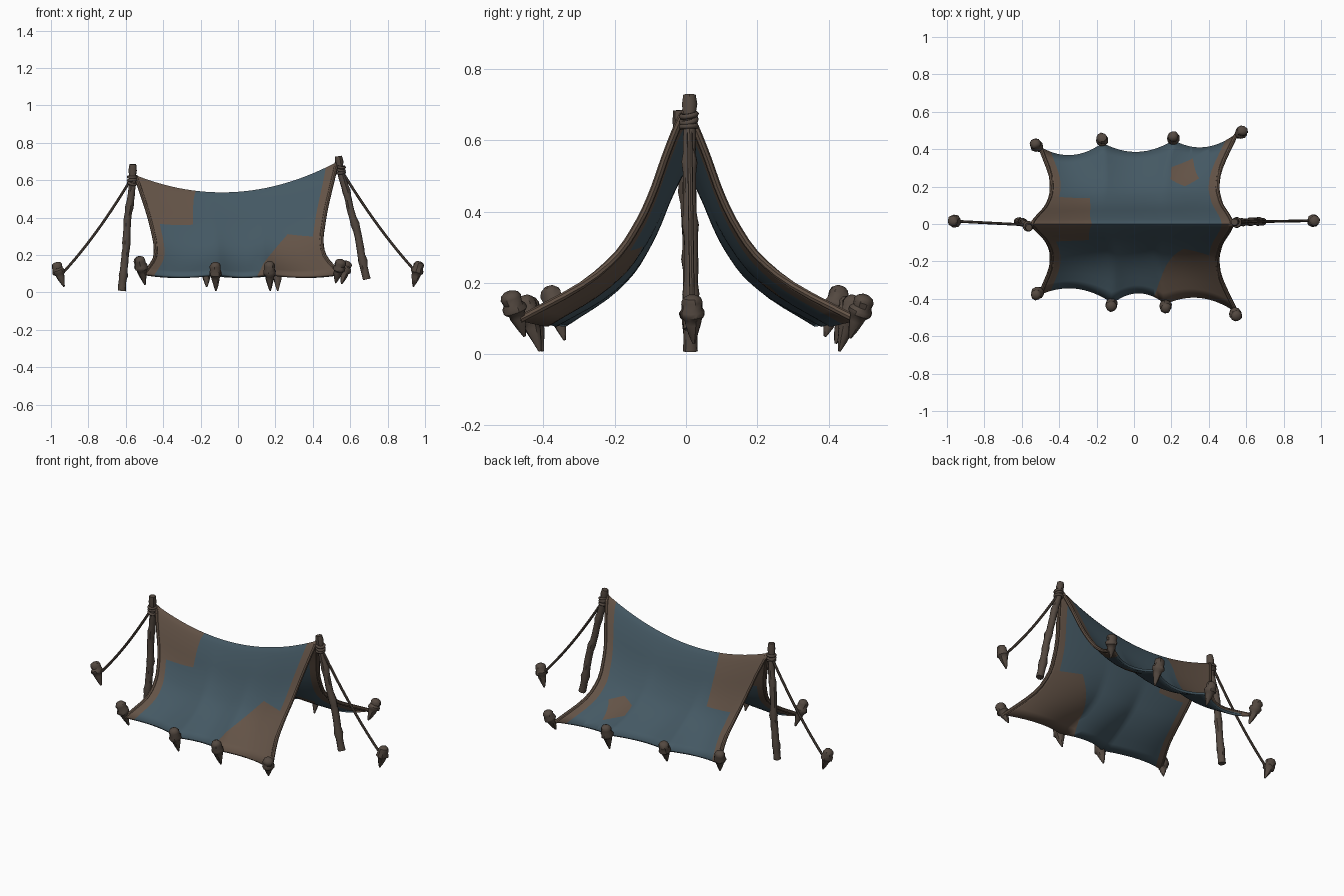
import bpy, bmesh, math, random
from mathutils import Vector

if "Cube" in bpy.data.objects:
    bpy.data.objects.remove(bpy.data.objects["Cube"])

random.seed(4)


def material(name, rgb):
    m = bpy.data.materials.new(name)
    m.diffuse_color = (*rgb, 1)
    m.use_nodes = True
    m.node_tree.nodes["Principled BSDF"].inputs["Base Color"].default_value = m.diffuse_color
    return m


BLUE = material("slate blue cloth", (0.058, 0.098, 0.125))
BROWN = material("brown cloth patch", (0.125, 0.086, 0.062))
WOOD = material("dark wood", (0.088, 0.066, 0.052))


def finish(bm, name, mats, angle=40):
    me = bpy.data.meshes.new(name)
    bmesh.ops.recalc_face_normals(bm, faces=bm.faces)
    bm.to_mesh(me)
    bm.free()
    ob = bpy.data.objects.new(name, me)
    bpy.context.collection.objects.link(ob)
    for m in mats:
        me.materials.append(m)
    bpy.ops.object.select_all(action='DESELECT')
    bpy.context.view_layer.objects.active = ob
    ob.select_set(True)
    bpy.ops.object.shade_smooth_by_angle(angle=math.radians(angle))
    return ob


def spline(keys, t):
    """Smooth curve through evenly spaced keys, t in 0..1."""
    n = len(keys) - 1
    i = min(int(t * n), n - 1)
    f = t * n - i
    b, c = keys[i], keys[i + 1]
    a = keys[i - 1] if i > 0 else 2 * b - c
    d = keys[i + 2] if i < n - 1 else 2 * c - b
    return b + 0.5 * f * (c - a + f * (2 * a - 5 * b + 4 * c - d + f * (3 * (b - c) + d - a)))


def loft(name, pts, radii, sides=10, jitter=0.0):
    """Tube through points with a radius at each, for poles, pegs and ropes."""
    bm = bmesh.new()
    pts = [Vector(p) for p in pts]
    rings = []
    for i, (p, r) in enumerate(zip(pts, radii)):
        tan = pts[min(i + 1, len(pts) - 1)] - pts[max(i - 1, 0)]
        side = tan.cross(Vector((0, 1, 0))).normalized()
        up = tan.cross(side).normalized()
        ring = []
        for k in range(sides):
            a = 2 * math.pi * k / sides
            rr = r * (1 + random.uniform(-jitter, jitter))
            ring.append(bm.verts.new(p + side * math.cos(a) * rr + up * math.sin(a) * rr))
        rings.append(ring)
    for a, b in zip(rings, rings[1:]):
        for k in range(sides):
            j = (k + 1) % sides
            bm.faces.new((a[k], a[j], b[j], b[k]))
    bm.faces.new(rings[0])
    bm.faces.new(rings[-1])
    return finish(bm, name, [WOOD])


# Cloth: flat sheet (s along the ridge, v across it), patches cut in, then draped
DROP_Y = [0, .05, .12, .20, .29, .42, .64, 1]
DROP_Z = [1, .92, .78, .60, .45, .30, .155, 0]
LEFT_X = [-.55, -.535, -.51, -.48, -.46, -.445, -.45, -.505]
RIGHT_X = [.53, .52, .50, .475, .46, .45, .47, .55]
HEM = {-1: [(0, .375), (.37, .42), (.64, .425), (1, .47)],
       1: [(0, .41), (.32, .43), (.68, .445), (1, .48)]}
PATCHES = [
    [(.58, -1), (.79, -.58), (.95, -.66), (1.01, -.70), (1.01, -1)],
    [(0, -.50), (.25, -.43), (.30, 0), (.24, .62), (0, .65)],
    [(.70, .88), (.80, .94), (.88, .81), (.80, .745), (.71, .80)],
    [(0, -1), (0, 1), (.055, 1), (.055, -1)],
    [(.945, -1), (.945, 1), (1, 1), (1, -1)],
]


def drape(s, v):
    t = abs(v)
    hem = HEM[-1 if v < 0 else 1]
    for (s0, y0), (s1, y1) in zip(hem, hem[1:]):
        if s <= s1 + 1e-6:
            break
    f = min(max((s - s0) / (s1 - s0), 0), 1)
    arc = 4 * f * (1 - f)
    y = spline(DROP_Y, t) * (y0 + (y1 - y0) * f - .055 * arc * t ** 2)
    x0, x1 = spline(LEFT_X, t), spline(RIGHT_X, t)
    ridge = .62 + .07 * s - .125 * 4 * s * (1 - s)
    low = .098 - .015 * arc
    z = low + (ridge - low) * spline(DROP_Z, t)
    return Vector((x0 + (x1 - x0) * s, math.copysign(y, v), z))


def inside(poly, p):
    signs = []
    for a, b in zip(poly, poly[1:] + poly[:1]):
        signs.append((b[0] - a[0]) * (p[1] - a[1]) - (b[1] - a[1]) * (p[0] - a[0]))
    return all(q >= -1e-6 for q in signs) or all(q <= 1e-6 for q in signs)


bm = bmesh.new()
NU, NV = 44, 40
grid = [[bm.verts.new((i / NU, -1 + 2 * j / NV, 0)) for j in range(NV + 1)] for i in range(NU + 1)]
for i in range(NU):
    for j in range(NV):
        bm.faces.new((grid[i][j], grid[i + 1][j], grid[i + 1][j + 1], grid[i][j + 1]))
for poly in PATCHES:
    for a, b in zip(poly, poly[1:] + poly[:1]):
        no = Vector((b[1] - a[1], a[0] - b[0], 0))
        # cut only the faces around this patch edge
        lo = [min(a[k], b[k]) - .06 for k in (0, 1)]
        hi = [max(a[k], b[k]) + .06 for k in (0, 1)]
        near = [f for f in bm.faces if all(lo[k] < f.calc_center_median()[k] < hi[k] for k in (0, 1))]
        geom = near + list({e for f in near for e in f.edges}) + list({q for f in near for q in f.verts})
        bmesh.ops.bisect_plane(bm, geom=geom, dist=1e-5, plane_co=(*a, 0), plane_no=no)
for f in bm.faces:
    c = f.calc_center_median()
    f.material_index = int(any(inside(p, c) for p in PATCHES))
for v in bm.verts:
    v.co = drape(v.co.x, v.co.y)
cloth = finish(bm, "tent_cloth", [BLUE, BROWN], 60)
sol = cloth.modifiers.new("thickness", 'SOLIDIFY')
sol.thickness = .014
sol.offset = 0


# Rolled hems down both open ends
for end, s in (("left", .004), ("right", .996)):
    pts = [drape(s, -1 + 2 * k / 40) for k in range(41)]
    hem = loft(end + "_rolled_hem", pts, [.011] * 41, 8)
    hem.data.materials[0] = BROWN


# Crooked poles
def pole(name, keys, base_r):
    xs, ys, zs = zip(*keys)
    n = 22
    pts = [(spline(xs, k / n), spline(ys, k / n), spline(zs, k / n)) for k in range(n + 1)]
    radii = [base_r * (1.2 if k % 6 == 3 else 1.0) * (1.1 - .15 * k / n) for k in range(n + 1)]
    loft(name, pts, radii, 10, .07)


pole("left_pole", [(-.622, .012, 0.008), (-.61, .012, .13), (-.597, .01, .26), (-.59, .005, .40),
                   (-.568, -.008, .54), (-.562, -.02, .685)], .019)
pole("right_pole", [(.688, .012, .07), (.662, .014, .19), (.64, .014, .31), (.605, .01, .43),
                    (.582, .01, .53), (.553, .01, .63), (.537, .01, .728)], .019)


# Cord bindings where the cloth meets the poles
for name, x, y, z in (("left", -.566, -.012, .60), ("right", .549, .008, .655)):
    for k in range(3):
        bpy.ops.mesh.primitive_torus_add(location=(x, y, z + .016 * (k - 1)), major_radius=.021,
                                         minor_radius=.008, major_segments=14, minor_segments=6,
                                         rotation=(random.uniform(-.3, .3), random.uniform(-.3, .3), 0))
        ob = bpy.context.object
        ob.name = f"{name}_binding_{k + 1}"
        ob.data.materials.append(WOOD)
        bpy.ops.object.shade_smooth()


# Pegs: pointed tip, swollen cord-wrapped head
def peg(name, tip, head):
    tip, head = Vector(tip), Vector(head)
    fr = [0, .18, .40, .50, .57, .66, .74, .86, .95, 1]
    rad = [.004, .013, .022, .025, .034, .034, .028, .030, .024, .012]
    loft(name, [tip.lerp(head, f) for f in fr], rad, 9, .08)


PEGS = [(-.515, -.375, .04, .19), (-.12, -.437, .008, .16), (.17, -.445, .008, .165), (.54, -.488, .05, .175),
        (-.52, .425, .05, .19), (-.17, .455, .03, .16), (.21, .465, .008, .165), (.572, .495, .045, .165)]
for i, (x, y, z0, z1) in enumerate(PEGS):
    dx = .03 * (-1 if x > 0 else 1) if abs(x) > .4 else .004
    dy = -math.copysign(.035, y)
    peg(f"hem_peg_{i + 1}", (x + dx * .6, y + dy, z0), (x - dx * .4, y - dy * .3, z1))
peg("left_guy_peg", (-.93, .013, .03), (-.975, .017, .16))
peg("right_guy_peg", (.937, .022, .03), (.972, .016, .165))


# Slightly slack guy ropes
for name, a, b in (("left_guy_rope", (-.57, -.005, .61), (-.955, .015, .085)),
                   ("right_guy_rope", (.548, .01, .66), (.96, .018, .10))):
    a, b = Vector(a), Vector(b)
    pts = [a.lerp(b, k / 14) - Vector((0, 0, .03 * 4 * k / 14 * (1 - k / 14))) for k in range(15)]
    loft(name, pts, [.0075] * 15, 7)
